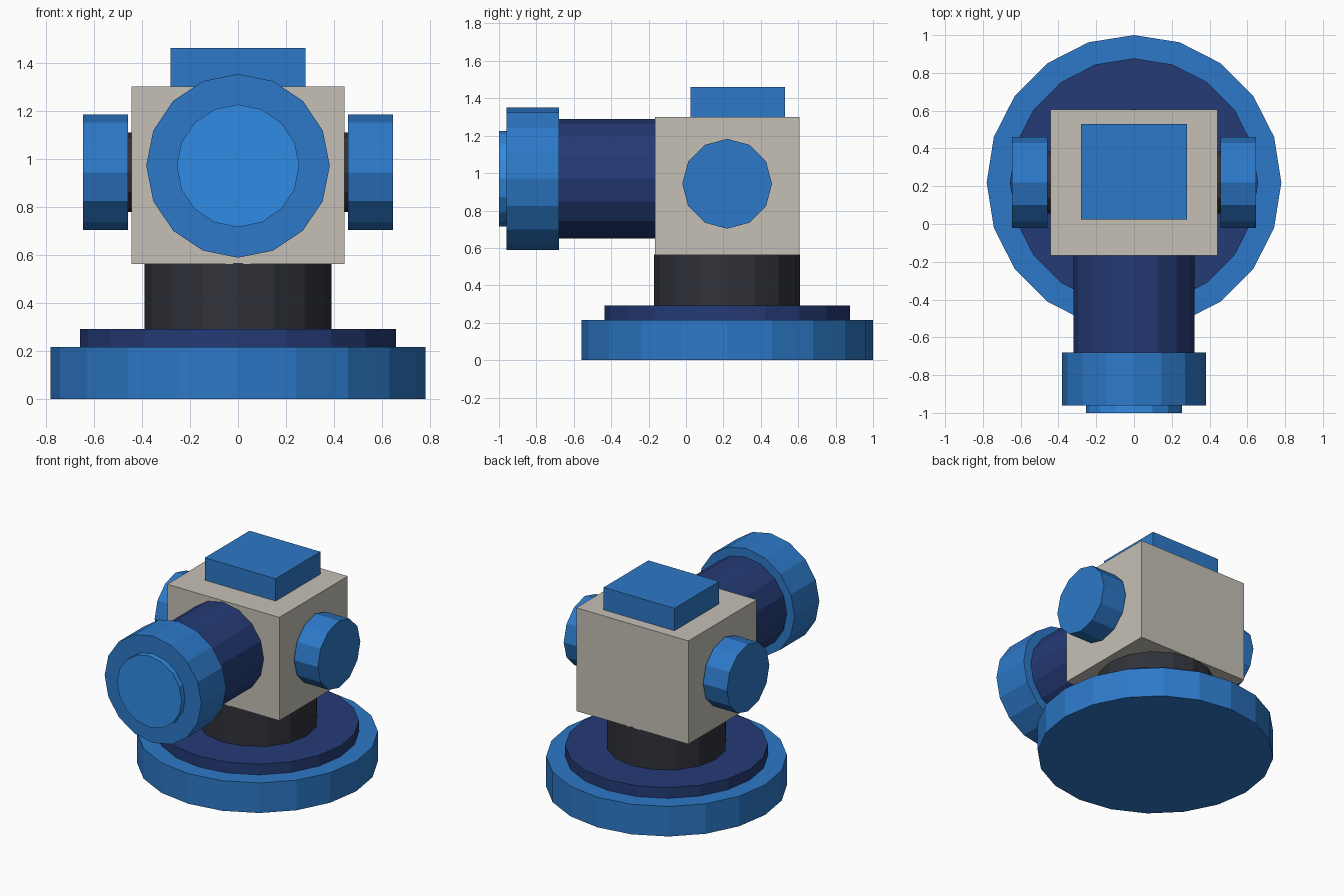
import bpy
from math import pi
from mathutils import Matrix

if "Cube" in bpy.data.objects:
    bpy.data.objects.remove(bpy.data.objects["Cube"])

CY = 0.22  # centre line of the pedestal and body


def material(name, rgb):
    m = bpy.data.materials.new(name)
    m.diffuse_color = (*rgb, 1)
    m.use_nodes = True
    m.node_tree.nodes["Principled BSDF"].inputs["Base Color"].default_value = m.diffuse_color
    return m


BLUE = material("blue", (0.026, 0.19, 0.58))
BRIGHT = material("bright_blue", (0.03, 0.26, 0.78))
NAVY = material("navy", (0.018, 0.043, 0.18))
DARK = material("charcoal", (0.03, 0.032, 0.042))
STONE = material("warm_grey", (0.56, 0.53, 0.47))

TURN = {"Z": Matrix.Identity(4),
        "X": Matrix.Rotation(pi / 2, 4, "Y"),
        "Y": Matrix.Rotation(pi / 2, 4, "X")}


def finish(name, mat):
    ob = bpy.context.object
    ob.name = name
    ob.data.materials.append(mat)
    return ob


def cylinder(name, axis, centre, radius, lo, hi, sides, mat):
    """Flat-faced cylinder along an axis, from lo to hi on that axis."""
    loc = list(centre)
    loc["XYZ".index(axis)] = (lo + hi) / 2
    bpy.ops.mesh.primitive_cylinder_add(vertices=sides, radius=radius, depth=hi - lo)
    ob = finish(name, mat)
    ob.data.transform(TURN[axis])
    ob.location = loc
    return ob


def box(name, lo, hi, mat):
    bpy.ops.mesh.primitive_cube_add(size=1, location=[(a + b) / 2 for a, b in zip(lo, hi)])
    ob = finish(name, mat)
    ob.data.transform(Matrix.Diagonal([b - a for a, b in zip(lo, hi)] + [1]))
    return ob


# Pedestal
cylinder("base_flange", "Z", (0, CY, 0), 0.78, 0, 0.215, 20, BLUE)
cylinder("base_step", "Z", (0, CY, 0), 0.657, 0.215, 0.292, 20, NAVY)
cylinder("neck", "Z", (0, CY, 0), 0.39, 0.292, 0.565, 16, DARK)

# Body block and top cap
box("body", (-0.443, CY - 0.386, 0.562), (0.443, CY + 0.386, 1.30), STONE)
box("top_cap", (-0.28, 0.025, 1.30), (0.28, 0.53, 1.46), BLUE)

# Forward barrel with collar and end plug
cylinder("barrel", "Y", (0, 0, 0.97), 0.32, -0.69, -0.15, 16, NAVY)
cylinder("barrel_collar", "Y", (0, 0, 0.97), 0.382, -0.96, -0.68, 16, BLUE)
cylinder("end_plug", "Y", (0, 0, 0.97), 0.255, -1.0, -0.95, 16, BRIGHT)

# Side knobs on short stubs
for side, s in (("left", -1), ("right", 1)):
    for part, r, a, b, mat in (("stub", 0.165, 0.43, 0.47, DARK),
                               ("knob", 0.24, 0.457, 0.645, BLUE)):
        lo, hi = sorted((s * a, s * b))
        cylinder(f"{side}_{part}", "X", (0, CY, 0.943), r, lo, hi, 12, mat)
